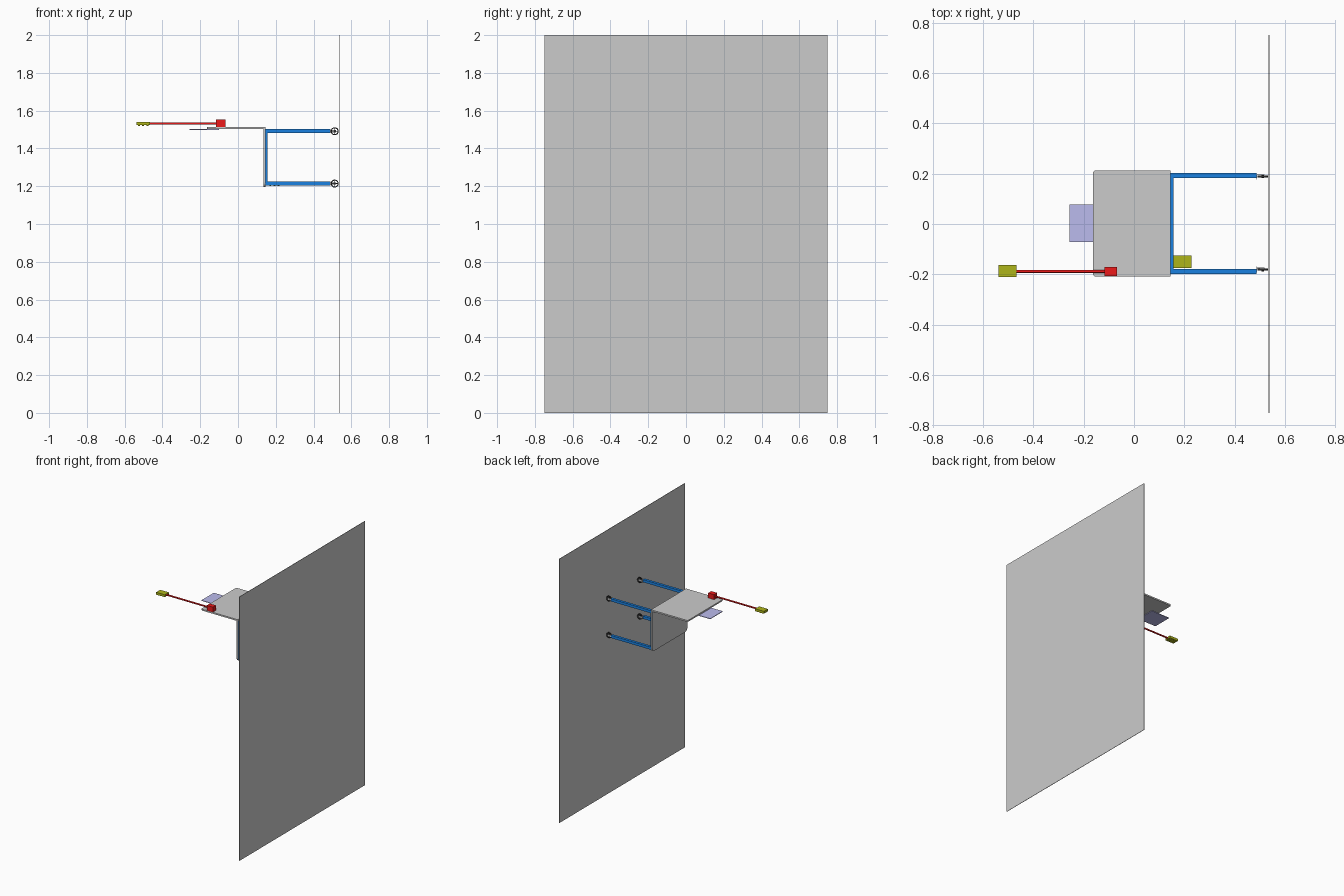
import bpy, bmesh, math
from mathutils import Matrix, Vector

if "Cube" in bpy.data.objects:
    bpy.data.objects.remove(bpy.data.objects["Cube"])


def material(name, rgb, alpha=1.0):
    m = bpy.data.materials.new(name)
    m.diffuse_color = (*rgb, alpha)
    m.use_nodes = True
    m.node_tree.nodes["Principled BSDF"].inputs["Base Color"].default_value = m.diffuse_color
    return m


BLUE = material("blue_paint", (0.01, 0.22, 0.75))
RED = material("red_paint", (0.85, 0.01, 0.01))
OLIVE = material("olive_plastic", (0.42, 0.46, 0.01))
LILAC = material("lilac_sheet", (0.5, 0.5, 0.85))
BLACK = material("black_rubber", (0.03, 0.03, 0.03))


def finish(name, bm, mat=None):
    bmesh.ops.recalc_face_normals(bm, faces=bm.faces)
    me = bpy.data.meshes.new(name)
    bm.to_mesh(me)
    bm.free()
    if mat:
        me.materials.append(mat)
    ob = bpy.data.objects.new(name, me)
    bpy.context.collection.objects.link(ob)
    return ob


def add_box(bm, x, y, z):
    size = [b - a for a, b in (x, y, z)]
    mid = Vector([(a + b) / 2 for a, b in (x, y, z)])
    mat = Matrix.Translation(mid) @ Matrix.Diagonal((*size, 1))
    return bmesh.ops.create_cube(bm, size=1, matrix=mat)["verts"]


def box(name, x, y, z, mat=None):
    bm = bmesh.new()
    add_box(bm, x, y, z)
    return finish(name, bm, mat)


def add_cylinder(bm, centre, radius, depth, axis, sides=24):
    rot = Vector((0, 0, 1)).rotation_difference(Vector(axis)).to_matrix().to_4x4()
    bmesh.ops.create_cone(bm, cap_ends=True, segments=sides, radius1=radius, radius2=radius,
                          depth=depth, matrix=Matrix.Translation(centre) @ rot)


def rounded_sheet(name, x, y, z, axis, side, radius):
    """Thin sheet whose two corners on the low end of 'side' are rounded."""
    bm = bmesh.new()
    add_box(bm, x, y, z)
    low = (x, y, z)[side][0] + 1e-4
    edges = [e for e in bm.edges
             if all(v.co[side] < low for v in e.verts)
             and abs(e.verts[0].co[axis] - e.verts[1].co[axis]) > 1e-4]
    bmesh.ops.bevel(bm, geom=edges, offset=radius, segments=6, profile=0.5, affect='EDGES')
    return finish(name, bm)


# Large upright wall panel
box("wall_panel", (0.535, 0.538), (-0.75, 0.75), (0, 2))

# Bent sheet: horizontal shelf and vertical back
rounded_sheet("shelf_plate", (-0.163, 0.145), (-0.208, 0.212), (1.503, 1.514), 2, 0, 0.01)
rounded_sheet("back_plate", (0.134, 0.145), (-0.208, 0.212), (1.197, 1.503), 0, 2, 0.025)

# Thin sheet sticking out under the shelf
box("under_shelf_sheet", (-0.257, -0.10), (-0.072, 0.077), (1.498, 1.502), LILAC)

# Blue frame behind the back plate
Y_BEAMS = (-0.189, 0.193)
Z_BEAMS = (1.215, 1.492)
H = 0.01
for i, z in enumerate(Z_BEAMS):
    box(f"frame_crossbar_{i}", (0.145, 0.157), (Y_BEAMS[0] - H, Y_BEAMS[1] + H), (z - H, z + H), BLUE)
for i, y in enumerate(Y_BEAMS):
    box(f"frame_upright_{i}", (0.145, 0.157), (y - H, y + H), (Z_BEAMS[0] + H, Z_BEAMS[1] - H), BLUE)


def wheel(name, c):
    """Spoked wheel turning about y."""
    bm = bmesh.new()
    r_out, r_in, w = 0.021, 0.0155, 0.004
    n = 32
    rings = []
    for r, dy in ((r_out, -w), (r_out, w), (r_in, w), (r_in, -w)):
        rings.append([bm.verts.new((c[0] + r * math.cos(2 * math.pi * k / n), c[1] + dy,
                                    c[2] + r * math.sin(2 * math.pi * k / n))) for k in range(n)])
    for a, b in zip(rings, rings[1:] + rings[:1]):
        for k in range(n):
            bm.faces.new((a[k], a[(k + 1) % n], b[(k + 1) % n], b[k]))
    add_box(bm, (c[0] - r_in, c[0] + r_in), (c[1] - 0.002, c[1] + 0.002), (c[2] - 0.002, c[2] + 0.002))
    add_box(bm, (c[0] - 0.002, c[0] + 0.002), (c[1] - 0.002, c[1] + 0.002), (c[2] - r_in, c[2] + r_in))
    add_cylinder(bm, c, 0.005, 0.014, (0, 1, 0), 16)
    return finish(name, bm, BLACK)


# Four beams reaching to the wall, each with a wheel on a bracket
for i, (y, wy) in enumerate(zip(Y_BEAMS, (-0.181, 0.189))):
    for j, z in enumerate(Z_BEAMS):
        tag = f"{i}{j}"
        box("beam_" + tag, (0.157, 0.486), (y - H, y + H), (z - H, z + H), BLUE)
        wheel("wheel_" + tag, Vector((0.512, wy, z - 0.001)))
        bm = bmesh.new()
        add_box(bm, (0.486, 0.489), (wy - 0.012, wy + 0.012), (z - H, z + H))
        add_box(bm, (0.486, 0.518), (wy + 0.005, wy + 0.008), (z - 0.007, z + 0.006))
        finish("wheel_bracket_" + tag, bm)

# Red arm with its mounting block
box("arm_block", (-0.117, -0.067), (-0.206, -0.170), (1.514, 1.552), RED)
bm = bmesh.new()
add_cylinder(bm, (-0.295, -0.188, 1.532), 0.006, 0.36, (1, 0, 0), 16)
finish("arm_rod", bm, RED)


def studded_block(name, x, y, z):
    """Flat block with small studs underneath."""
    bm = bmesh.new()
    add_box(bm, (x - 0.036, x + 0.036), (y - 0.024, y + 0.024), (z, z + 0.018))
    for dx in (-0.022, 0, 0.022):
        for dy in (-0.012, 0.012):
            add_cylinder(bm, (x + dx, y + dy, z - 0.002), 0.005, 0.006, (0, 0, 1), 12)
    return finish(name, bm, OLIVE)


# Olive blocks: one at the arm tip, one on the lower frame
studded_block("arm_tip_block", -0.502, -0.187, 1.523)
studded_block("lower_block", 0.193, -0.150, 1.206)
